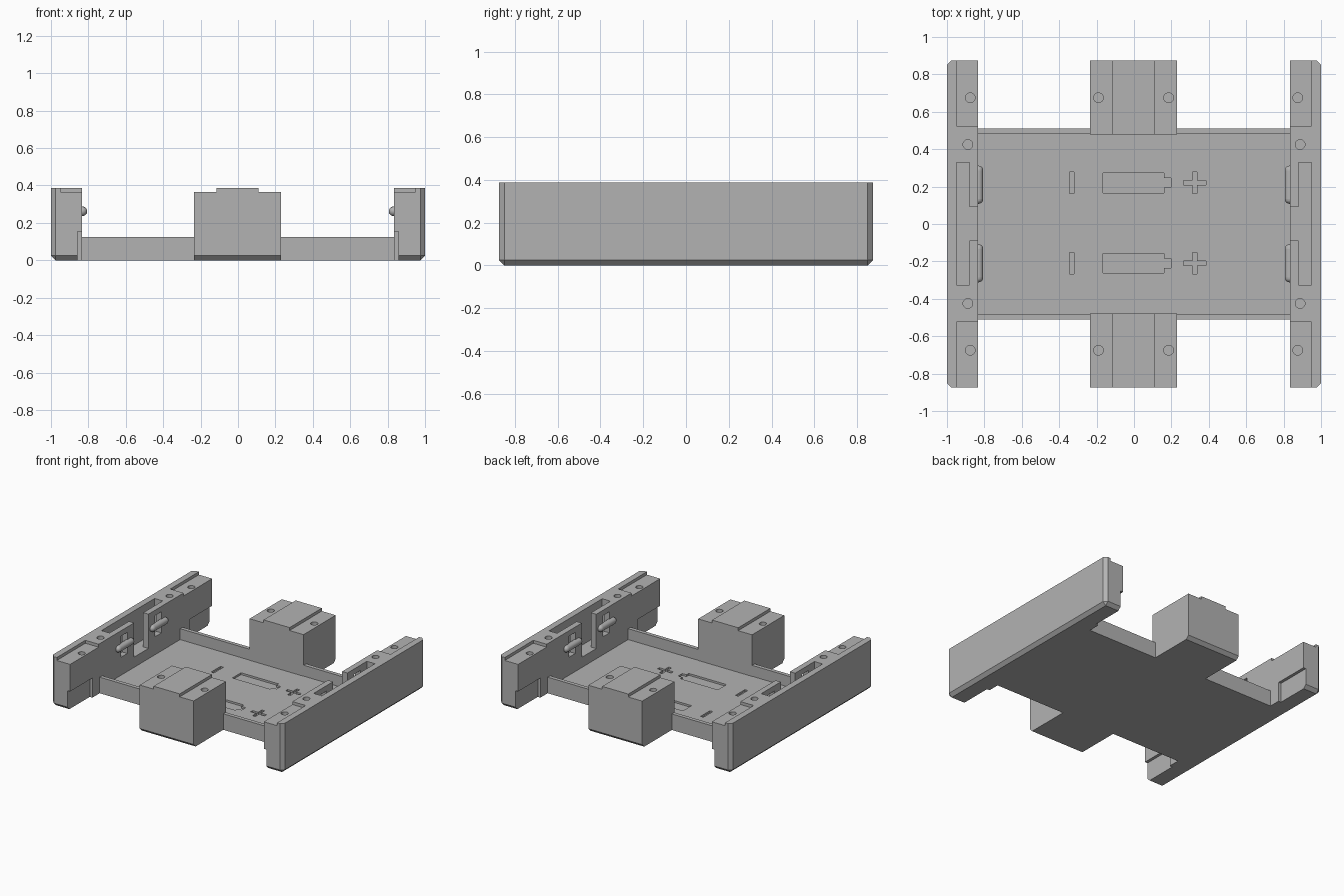
import bpy, bmesh, math
from mathutils import Matrix, Vector

if "Cube" in bpy.data.objects:
    bpy.data.objects.remove(bpy.data.objects["Cube"], do_unlink=True)

grey = bpy.data.materials.new("light_grey_plastic")
grey.use_nodes = True
colour = (0.45, 0.45, 0.45, 1)
grey.diffuse_color = colour
grey.node_tree.nodes["Principled BSDF"].inputs["Base Color"].default_value = colour

HALF_Y, TOP, STEP = 0.875, 0.387, 0.364
WALL_IN, TRAY_Y, CHAMFER = 0.835, 0.51, 0.025


def finish(name, bm):
    bmesh.ops.recalc_face_normals(bm, faces=bm.faces)
    mesh = bpy.data.meshes.new(name)
    bm.to_mesh(mesh)
    bm.free()
    mesh.materials.append(grey)
    obj = bpy.data.objects.new(name, mesh)
    bpy.context.collection.objects.link(obj)
    return obj


def box(name, x, y, z, chamfer=None):
    """Box from ranges; chamfer is a rule picking edges by their midpoint."""
    bm = bmesh.new()
    bmesh.ops.create_cube(bm, size=1)
    ranges = [sorted(r) for r in (x, y, z)]
    for v in bm.verts:
        v.co = Vector([r[1] if c > 0 else r[0] for c, r in zip(v.co, ranges)])
    if chamfer:
        edges = [e for e in bm.edges if chamfer((e.verts[0].co + e.verts[1].co) / 2)]
        bmesh.ops.bevel(bm, geom=edges, offset=CHAMFER, segments=1, affect='EDGES')
    return finish(name, bm)


def screw_hole(x, y):
    bm = bmesh.new()
    bmesh.ops.create_cone(bm, cap_ends=True, segments=24, radius1=0.026, radius2=0.026,
                          depth=0.3, matrix=Matrix.Translation((x, y, TOP)))
    return finish("hole_cutter", bm)


def cut(obj, cutter):
    """Subtract the cutter, bake the result and drop the cutter."""
    mod = obj.modifiers.new("cut", 'BOOLEAN')
    mod.operation, mod.solver, mod.object = 'DIFFERENCE', 'EXACT', cutter
    graph = bpy.context.evaluated_depsgraph_get()
    baked = bpy.data.meshes.new_from_object(obj.evaluated_get(graph))
    obj.modifiers.remove(mod)
    obj.data = baked
    bpy.data.objects.remove(cutter, do_unlink=True)


def cut_box(obj, x, y, z):
    cut(obj, box("box_cutter", x, y, z))


# Tray with low end walls
tray = box("tray", (-WALL_IN, WALL_IN), (-TRAY_Y, TRAY_Y), (0, 0.125))
FLOOR = 0.04
cut_box(tray, (-1, 1), (-0.48, 0.48), (FLOOR, 0.3))

# Engraved minus, battery and plus marks
engrave = (FLOOR - 0.015, FLOOR + 0.1)
for cy in (-0.21, 0.22):
    marks = [(-0.345, -0.32, 0.058), (-0.165, 0.16, 0.053), (0.15, 0.197, 0.025),
             (0.265, 0.385, 0.012), (0.313, 0.337, 0.058)]
    for x0, x1, half in marks:
        cut_box(tray, (x0, x1), (cy - half, cy + half), engrave)

# Centre blocks at both ends, each with a raised middle band
for s, end in ((-1, "front"), (1, "back")):
    block = box(end + "_block", (-0.235, 0.23), (s * 0.478, s * HALF_Y), (0, TOP),
                lambda m: m.z < 0.01 and abs(m.y) > 0.87)
    for side in ((-0.4, -0.115), (0.11, 0.4)):
        cut_box(block, side, (s * 0.4, s), (STEP, 0.5))
    for x in (-0.19, 0.185):
        cut(block, screw_hole(x, s * 0.675))

# Side walls with chamfered outside edges
for s, side in ((-1, "right"), (1, "left")):
    def outside(m):
        outer, ends = s * m.x > 0.99, abs(m.y) > 0.87
        low = m.z < 0.01
        return (outer and low) or (ends and low) or (outer and ends and m.z < TOP - 0.01)

    wall = box(side + "_wall", (s * WALL_IN, s), (-HALF_Y, HALF_Y), (0, TOP), outside)
    # Central slot for wiring, open to the inside in the middle
    cut_box(wall, (s * 0.88, s * 0.95), (-0.325, 0.33), (0.12, 0.5))
    cut_box(wall, (s * 0.8, s * 0.9), (-0.087, 0.09), (0.12, 0.5))
    for t in (-1, 1):
        # Lowered top, foot notch, holes and contact window at each end
        cut_box(wall, (s * 0.8, s * 0.95), (t * 0.523, t), (STEP, 0.5))
        cut_box(wall, (s * 0.8, s * 0.858), (t * 0.6, t), (-0.1, 0.153))
        cut(wall, screw_hole(s * 0.875, t * 0.675))
        cut(wall, screw_hole(s * 0.888, t * 0.425))
        cut_box(wall, (s * 0.8, s * 0.9), (t * 0.21 - 0.04, t * 0.21 + 0.04), (0.18, 0.345))

        # Rounded contact bar on the inner face
        bm = bmesh.new()
        bmesh.ops.create_uvsphere(bm, u_segments=20, v_segments=12, radius=0.026,
                                  matrix=Matrix.Rotation(math.pi / 2, 4, 'X'))
        for v in bm.verts:
            if abs(v.co.y) < 1e-5:
                continue
            v.co.y += math.copysign(0.076, v.co.y)
        for f in bm.faces:
            f.smooth = True
        end = "front" if t < 0 else "back"
        contact = finish(f"{side}_{end}_contact", bm)
        # Straighten the middle ring into a full-length bar
        bar = bmesh.new()
        bmesh.ops.create_cone(bar, cap_ends=False, segments=20, radius1=0.026, radius2=0.026,
                              depth=0.152, matrix=Matrix.Rotation(math.pi / 2, 4, 'X'))
        for f in bar.faces:
            f.smooth = True
        shaft = finish(f"{side}_{end}_contact_shaft", bar)
        for part in (contact, shaft):
            part.location = (s * 0.832, t * 0.21, 0.262)
